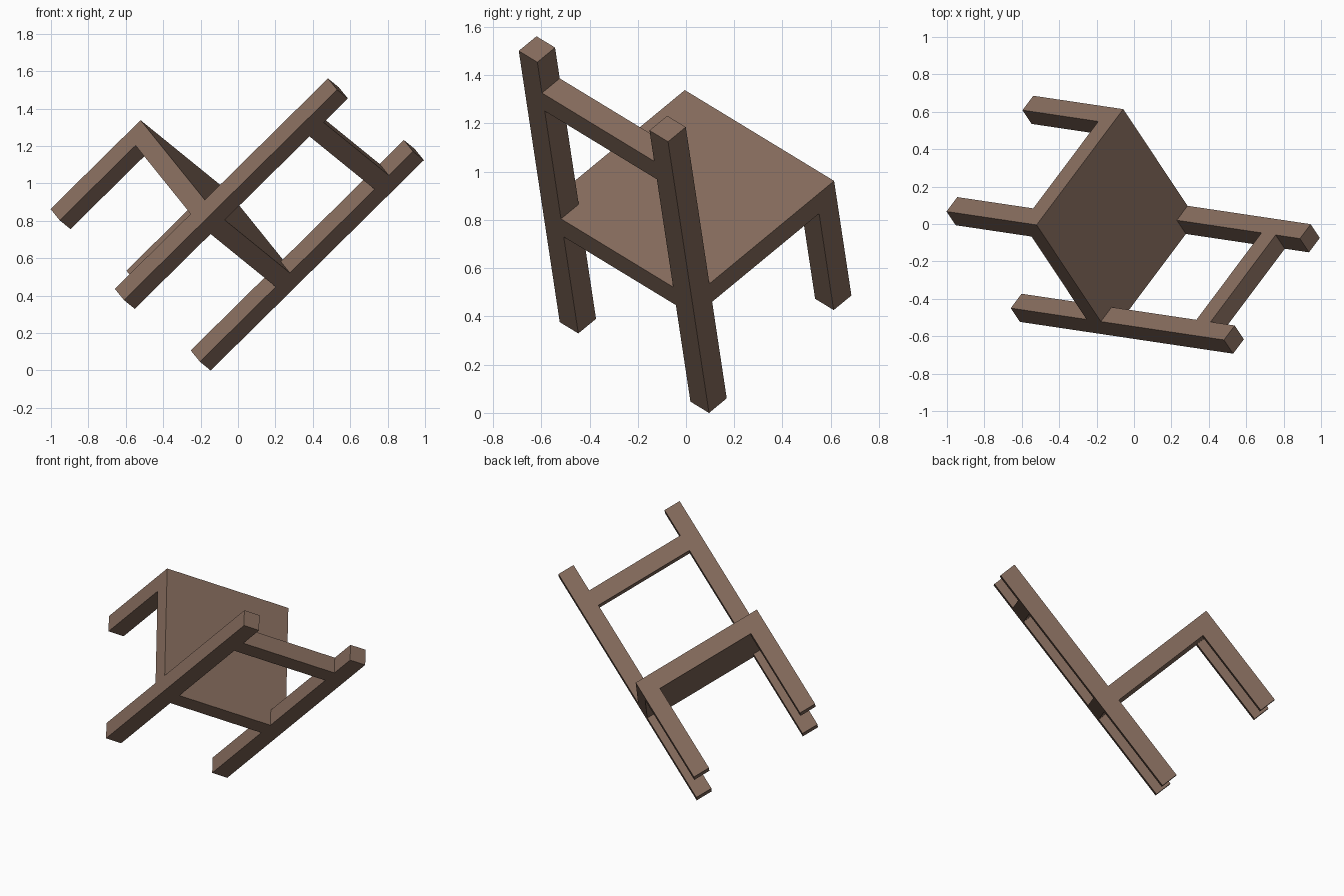
import bpy
import bmesh
from mathutils import Matrix, Vector

cube = bpy.data.objects.get("Cube")
if cube:
    bpy.data.objects.remove(cube, do_unlink=True)

# Chair dimensions in its own upright frame
HALF_W = 0.43    # half the outer width
DEPTH = 0.86     # back to front
HEIGHT = 1.61    # back posts
SEAT_TOP = 0.68
T = 0.107        # thickness of every member
RAIL_TOP = 1.427
INNER = HALF_W - T

# The chair lies tipped over: its own axes in world space
up = Vector((0.708, -0.1055, 0.6985)).normalized()
side = Vector((0.541, 0.719, -0.4355))
side = (side - up * side.dot(up)).normalized()
front = up.cross(side)
tilt = Matrix((side, front, up)).transposed().to_4x4()
tilt.translation = (-0.378, -0.214, 0.188)

# Brown wood
wood = bpy.data.materials.new("brown_wood")
wood.use_nodes = True
colour = (0.235, 0.148, 0.108, 1)
wood.diffuse_color = colour
wood.node_tree.nodes["Principled BSDF"].inputs["Base Color"].default_value = colour


def prism(name, outline, low, high):
    """Extrude a flat outline from one height to another."""
    bm = bmesh.new()
    base = bm.faces.new([bm.verts.new((x, y, low)) for x, y in outline])
    top = bmesh.ops.extrude_face_region(bm, geom=[base], use_keep_orig=True)
    verts = [v for v in top["geom"] if isinstance(v, bmesh.types.BMVert)]
    bmesh.ops.translate(bm, verts=verts, vec=(0, 0, high - low))
    bmesh.ops.recalc_face_normals(bm, faces=bm.faces)
    mesh = bpy.data.meshes.new(name)
    bm.to_mesh(mesh)
    bm.free()
    mesh.materials.append(wood)
    obj = bpy.data.objects.new(name, mesh)
    obj.matrix_world = tilt
    bpy.context.collection.objects.link(obj)
    return obj


def rect(x0, x1, y0, y1):
    return [(x0, y0), (x1, y0), (x1, y1), (x0, y1)]


# Legs: tall back posts and short front legs on each side
for label, s in (("left", 1), ("right", -1)):
    x0, x1 = sorted((s * INNER, s * HALF_W))
    prism("back_post_" + label, rect(x0, x1, 0, T), 0, HEIGHT)
    prism("front_leg_" + label, rect(x0, x1, DEPTH - T, DEPTH), 0, SEAT_TOP - T)

# Seat: square board notched around the back posts
half = [(INNER, 0), (INNER, T), (HALF_W, T), (HALF_W, DEPTH)]
prism("seat", half + [(-x, y) for x, y in reversed(half)], SEAT_TOP - T, SEAT_TOP)

# Backrest rail between the posts
prism("back_rail", rect(-INNER, INNER, 0, T), RAIL_TOP - T, RAIL_TOP)
